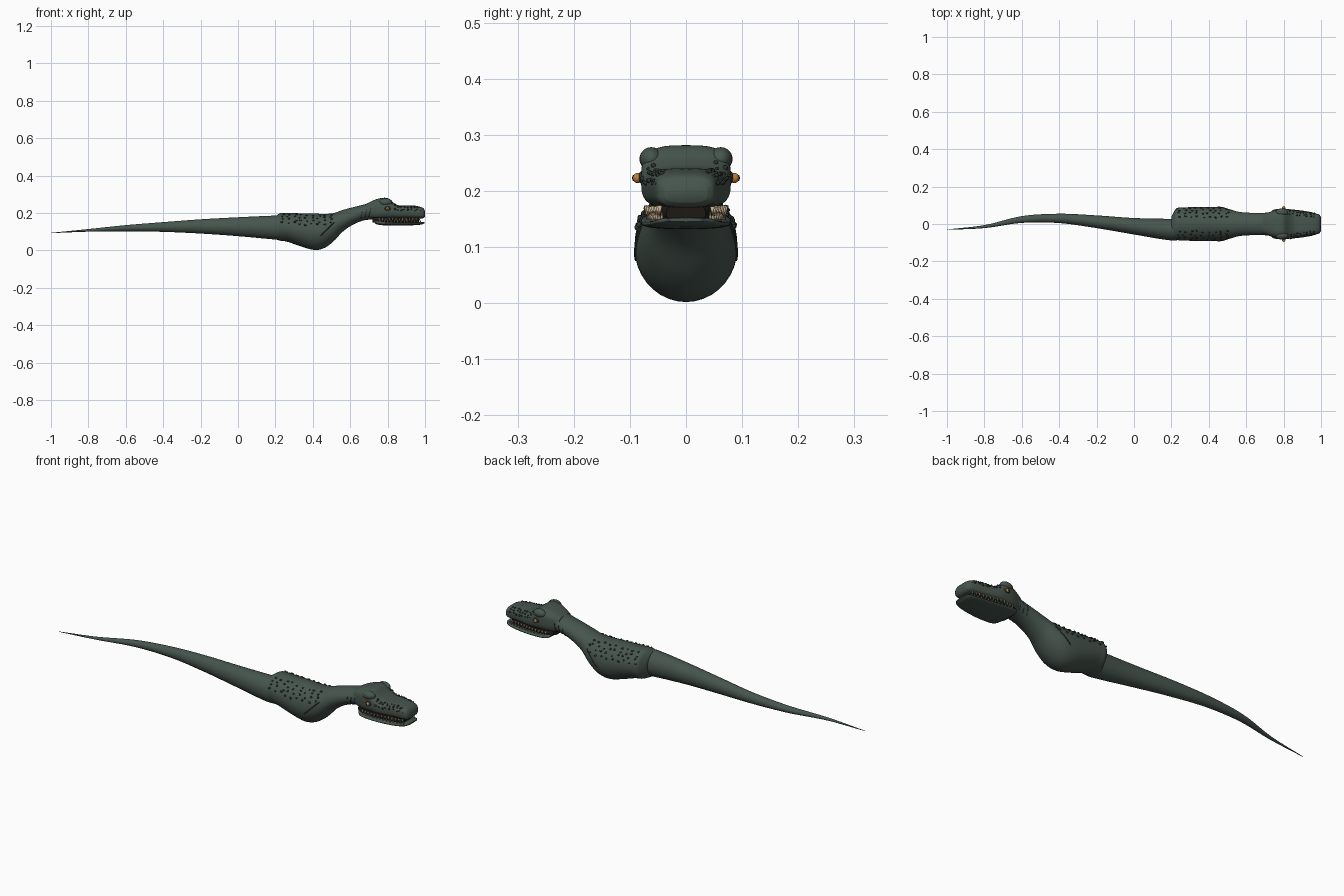
import bpy, bmesh, math, random
from mathutils import Vector

random.seed(4)
cube = bpy.data.objects.get("Cube")
if cube:
    bpy.data.objects.remove(cube, do_unlink=True)


def material(name, r, g, b, rough=0.7):
    m = bpy.data.materials.new(name)
    m.use_nodes = True
    m.diffuse_color = (r, g, b, 1)
    node = m.node_tree.nodes["Principled BSDF"]
    node.inputs["Base Color"].default_value = (r, g, b, 1)
    node.inputs["Roughness"].default_value = rough
    return m


HIDE = material("green_hide", 0.062, 0.09, 0.075)
SCALE = material("dark_scale", 0.024, 0.036, 0.03)
MOUTH = material("mouth_dark", 0.012, 0.009, 0.008)
TOOTH = material("tooth_ivory", 0.55, 0.43, 0.27)
AMBER = material("eye_amber", 0.5, 0.22, 0.04)
PUPIL = material("pupil_black", 0.005, 0.005, 0.005)


def finish(bm, name, mat):
    bmesh.ops.recalc_face_normals(bm, faces=bm.faces)
    mesh = bpy.data.meshes.new(name)
    bm.to_mesh(mesh)
    bm.free()
    mesh.materials.append(mat)
    for p in mesh.polygons:
        p.use_smooth = True
    ob = bpy.data.objects.new(name, mesh)
    bpy.context.collection.objects.link(ob)
    return ob


def sample(stations, x):
    """Smoothly interpolate (x, centre y, half width, top, bottom)."""
    def slope(i, k):
        a, b = stations[max(i - 1, 0)], stations[min(i + 1, len(stations) - 1)]
        return (b[k] - a[k]) / (b[0] - a[0])
    i = 0
    while i < len(stations) - 2 and x > stations[i + 1][0]:
        i += 1
    p, q = stations[i], stations[i + 1]
    h = q[0] - p[0]
    t = (x - p[0]) / h
    s = t * t * (3 - 2 * t)
    return [p[k] * (1 - s) + q[k] * s + h * t * (1 - t)
            * ((1 - t) * slope(i, k) - t * slope(i + 1, k)) for k in range(1, 5)]


def surface(stations, x, angle, power=2, lift=0):
    """Point on the skin; angle runs from +y upward."""
    yc, w, top, bot = sample(stations, x)
    c, s = math.cos(angle), math.sin(angle)
    e = 2 / power
    y = yc + (max(w, 0.001) + lift) * math.copysign(abs(c) ** e, c)
    z = (top + bot) / 2 + (max(top - bot, 0.002) / 2 + lift) * math.copysign(abs(s) ** e, s)
    return Vector((x, y, z))


def loft(name, stations, mat, power=2, steps=5, sides=36):
    bm = bmesh.new()
    rings = []
    xs = [p[0] + (q[0] - p[0]) * k / steps
          for p, q in zip(stations, stations[1:]) for k in range(steps)]
    for x in xs + [stations[-1][0]]:
        rings.append([bm.verts.new(surface(stations, x, math.tau * k / sides, power))
                      for k in range(sides)])
    for a, b in zip(rings, rings[1:]):
        for k in range(sides):
            n = (k + 1) % sides
            bm.faces.new((a[k], a[n], b[n], b[k]))
    bm.faces.new(rings[0])
    bm.faces.new(rings[-1])
    ob = finish(bm, name, mat)
    bpy.ops.object.select_all(action="DESELECT")
    ob.select_set(True)
    bpy.context.view_layer.objects.active = ob
    bpy.ops.object.shade_smooth_by_angle(angle=math.radians(50))
    return ob


def blobs(name, items, mat, seg=10):
    """Ellipsoids from (centre, radii)."""
    bm = bmesh.new()
    for centre, radii in items:
        new = bmesh.ops.create_uvsphere(bm, u_segments=seg, v_segments=seg // 2 + 1, radius=1)
        for v in new["verts"]:
            v.co = Vector(c + v.co[k] * radii[k] for k, c in enumerate(centre))
    return finish(bm, name, mat)


def crease(name, points, mat, size):
    cu = bpy.data.curves.new(name, "CURVE")
    cu.dimensions = "3D"
    cu.bevel_depth = size
    cu.bevel_resolution = 1
    sp = cu.splines.new("POLY")
    sp.points.add(len(points) - 1)
    for p, co in zip(sp.points, points):
        p.co = (*co, 1)
    cu.materials.append(mat)
    bpy.context.collection.objects.link(bpy.data.objects.new(name, cu))


# Tail: a long taper with a sideways sway
TAIL = [(-1, -.03, .001, .094, .092), (-.8, -.014, .008, .114, .1),
        (-.6, .024, .018, .135, .102), (-.4, .03, .025, .151, .099),
        (-.2, .012, .034, .166, .09), (0, -.012, .044, .177, .076),
        (.2, -.03, .058, .186, .058), (.26, -.025, .058, .186, .055)]
loft("tail", TAIL, HIDE, steps=6)

# Body and neck: blunt rear, deep belly, slim rising neck
BODY = [(.2, -.022, .062, .182, .06), (.225, -.002, .084, .199, .052),
        (.26, 0, .088, .2, .047), (.34, 0, .091, .198, .02),
        (.41, 0, .092, .197, .002), (.46, 0, .09, .195, .012),
        (.51, 0, .079, .199, .047), (.56, 0, .065, .216, .1),
        (.62, 0, .06, .232, .14), (.68, 0, .059, .247, .162),
        (.73, 0, .062, .265, .164), (.77, 0, .062, .265, .168)]
loft("body_and_neck", BODY, HIDE)

# Skull with high brow and low square snout
HEAD = [(.69, 0, .05, .25, .175), (.72, 0, .062, .266, .168),
        (.76, 0, .075, .279, .166), (.8, 0, .08, .279, .167),
        (.83, 0, .079, .256, .168), (.86, 0, .074, .241, .169),
        (.92, 0, .064, .24, .17), (.965, 0, .057, .235, .17),
        (.99, 0, .05, .226, .172), (1, 0, .038, .212, .18)]
loft("skull", HEAD, HIDE, power=3.2)

# Lower jaw and dark mouth lining
JAW = [(.725, 0, .055, .164, .15), (.745, 0, .076, .161, .138),
       (.8, 0, .08, .154, .133), (.88, 0, .074, .15, .132),
       (.95, 0, .063, .15, .135), (.985, 0, .05, .153, .139), (.998, 0, .034, .152, .145)]
loft("lower_jaw", JAW, HIDE, power=2.6)
LINING = [(.72, 0, .05, .18, .15), (.76, 0, .066, .18, .148),
          (.86, 0, .06, .178, .145), (.95, 0, .045, .176, .145), (.968, 0, .035, .174, .147)]
loft("mouth_lining", LINING, MOUTH, power=3)

# Teeth along both jaws
bm = bmesh.new()
for side in (-1, 1):
    for k in range(13):
        x = .755 + .018 * k
        for jaw, z, turn, inset, size in ((HEAD, .164, -1, .009, 1), (JAW, .156, 1, .012, .8)):
            px = min(x + (turn > 0) * .009, .975)
            y = side * (sample(jaw, px)[1] - inset)
            new = bmesh.ops.create_cone(bm, segments=7, radius1=.0045 * size, radius2=.0006,
                                        depth=.018 * size * random.uniform(.8, 1.1), cap_ends=True)
            for v in new["verts"]:
                v.co = Vector((px + v.co.x, y + v.co.y, z + turn * v.co.z))
finish(bm, "teeth", TOOTH)

# Brow ridges, eyes, pupils and nostrils
both = (-1, 1)
blobs("brow_ridges", [((.79, s * .062, .257), (.035, .021, .021)) for s in both], HIDE, 20)
blobs("eye_sockets", [((.8, s * .077, .224), (.017, .008, .012)) for s in both], SCALE, 16)
blobs("eyes", [((.8, s * .086, .223), (.009, .009, .009)) for s in both], AMBER, 16)
blobs("pupils", [((.801, s * .0935, .223), (.002, .0025, .006)) for s in both], PUPIL)
blobs("nostrils", [((.975, s * .051, .212), (.007, .004, .004)) for s in both], MOUTH)

# Scale bumps over the flanks and the snout
flank, snout = [], []
for side in both:
    for col in range(9):
        for row in range(4):
            x = .235 + .032 * col + .008 * (row % 2) + random.uniform(-.006, .006)
            a = math.radians(22 + 14 * row + random.uniform(-4, 4))
            p = surface(BODY, x, a)
            r = random.uniform(.0035, .0055)
            flank.append(((p.x, side * p.y, p.z), (r * 1.3, r, r)))
    for col in range(8):
        for a in (12, 36, 55):
            x = .835 + .018 * col + random.uniform(-.004, .004)
            p = surface(HEAD, x, math.radians(a + random.uniform(-5, 5)), 3.2)
            r = random.uniform(.003, .0048)
            snout.append(((p.x, side * p.y, p.z), (r * 1.3, r, r)))
blobs("flank_scales", flank, SCALE, 8)
blobs("snout_scales", snout, SCALE, 8)

# Shoulder folds and throat wrinkles
for side, label in ((-1, "right"), (1, "left")):
    def fold(x0, x1, a0, a1):
        pts = [surface(BODY, x0 + (x1 - x0) * k / 10, math.radians(a0 + (a1 - a0) * k / 10))
               for k in range(11)]
        return [Vector((p.x, p.y * side, p.z)) for p in pts]
    crease(label + "_shoulder_fold", fold(.44, .515, -14, 20), SCALE, .0028)
    for k in range(3):
        x = .655 + .022 * k
        crease(f"{label}_neck_wrinkle_{k + 1}", fold(x, x + .01, -45, 15), SCALE, .0014)
